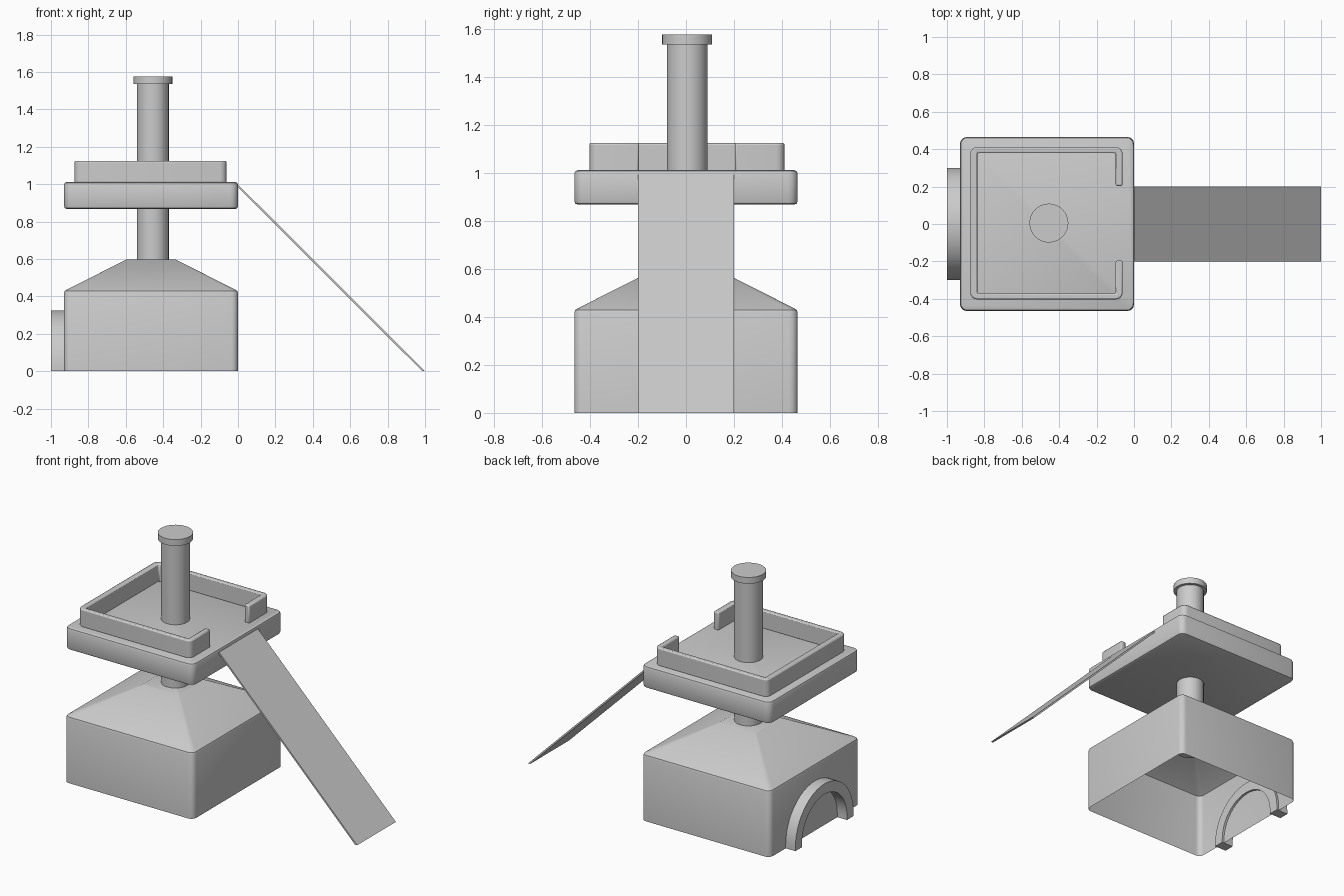
import bpy, bmesh
from math import sin, cos, pi, radians

if "Cube" in bpy.data.objects:
    bpy.data.objects.remove(bpy.data.objects["Cube"])

CX = -0.465   # centre of the tower body along x


def finish(name, bm, smooth=True):
    bmesh.ops.recalc_face_normals(bm, faces=bm.faces)
    mesh = bpy.data.meshes.new(name)
    bm.to_mesh(mesh)
    bm.free()
    ob = bpy.data.objects.new(name, mesh)
    bpy.context.collection.objects.link(ob)
    bpy.context.view_layer.objects.active = ob
    ob.select_set(True)
    if smooth:
        bpy.ops.object.shade_smooth_by_angle(angle=radians(25))
    ob.select_set(False)
    return ob


def rounded_square(half, r, n=4):
    pts = []
    for k, (sx, sy) in enumerate([(1, 1), (-1, 1), (-1, -1), (1, -1)]):
        for i in range(n + 1):
            a = (k + i / n) * pi / 2
            pts.append((sx * (half - r) + r * cos(a), sy * (half - r) + r * sin(a)))
    return pts


def loft(name, rings, cap_bottom):
    """Stack rounded squares given as (half width, corner radius, z)."""
    bm = bmesh.new()
    loops = [[bm.verts.new((CX + x, y, z)) for x, y in rounded_square(h, r)]
             for h, r, z in rings]
    for a, b in zip(loops, loops[1:]):
        for i in range(len(a)):
            j = (i + 1) % len(a)
            bm.faces.new((a[i], a[j], b[j], b[i]))
    bm.faces.new(loops[-1])
    if cap_bottom:
        bm.faces.new(loops[0])
    return finish(name, bm)


def prism(name, pts, direction, smooth=True):
    """Extrude a flat outline of 3D points along a direction."""
    bm = bmesh.new()
    face = bm.faces.new([bm.verts.new(p) for p in pts])
    ext = bmesh.ops.extrude_face_region(bm, geom=[face], use_keep_orig=True)
    verts = [g for g in ext["geom"] if isinstance(g, bmesh.types.BMVert)]
    bmesh.ops.translate(bm, verts=verts, vec=direction)
    return finish(name, bm, smooth)


def cylinder(name, r, z0, z1):
    prism(name, [(-0.455 + r * cos(2 * pi * i / 32), 0.005 + r * sin(2 * pi * i / 32), z0)
                 for i in range(32)], (0, 0, z1 - z0))


# Hollow base with sloped roof, open underneath
loft("base_house", [(0.465, 0.035, 0), (0.465, 0.035, 0.418), (0.461, 0.033, 0.429),
                    (0.45, 0.03, 0.436), (0.13, 0.008, 0.598)], False)

# Platform slab
loft("platform", [(0.452, 0.03, 0.868), (0.461, 0.036, 0.872), (0.465, 0.04, 0.882),
                  (0.465, 0.04, 0.997), (0.461, 0.036, 1.007), (0.452, 0.03, 1.011)], True)

# Central column and its cap
cylinder("column", 0.085, 0.38, 1.54)
cylinder("column_cap", 0.104, 1.535, 1.576)

# Parapet around the platform, with a gap towards the ramp
outer = rounded_square(0.407, 0.035)
half = len(outer) // 4 * 4
outline = [(0.407, 0.2)] + outer[:half] + [(0.407, -0.2)]
inner = [(0.37, -0.2), (0.37, -0.375), (-0.37, -0.375),
         (-0.37, 0.375), (0.37, 0.375), (0.37, 0.2)]
rail = prism("parapet", [(CX - 0.003 + x, 0.004 + y, 1.005) for x, y in outline + inner],
             (0, 0, 0.12))
bev = rail.modifiers.new("soft_edges", 'BEVEL')
bev.width = 0.008
bev.segments = 2
bev.limit_method = 'ANGLE'
bev.angle_limit = radians(50)

# Ramp
prism("ramp", [(-0.005, -0.2, 0.988), (0.004, -0.2, 0.994), (1.0, -0.2, 0), (0.985, -0.2, 0)],
      (0, 0.4, 0), False)

# Arched doorway frame on the left wall


def arch(r, n=24):
    arc = [(r * cos(pi * i / n), 0.025 + r * sin(pi * i / n)) for i in range(n + 1)]
    return [(r, 0)] + arc + [(-r, 0)]


prism("door_arch", [(-1.0, y, z) for y, z in arch(0.30) + arch(0.232)[::-1]], (0.085, 0, 0))
